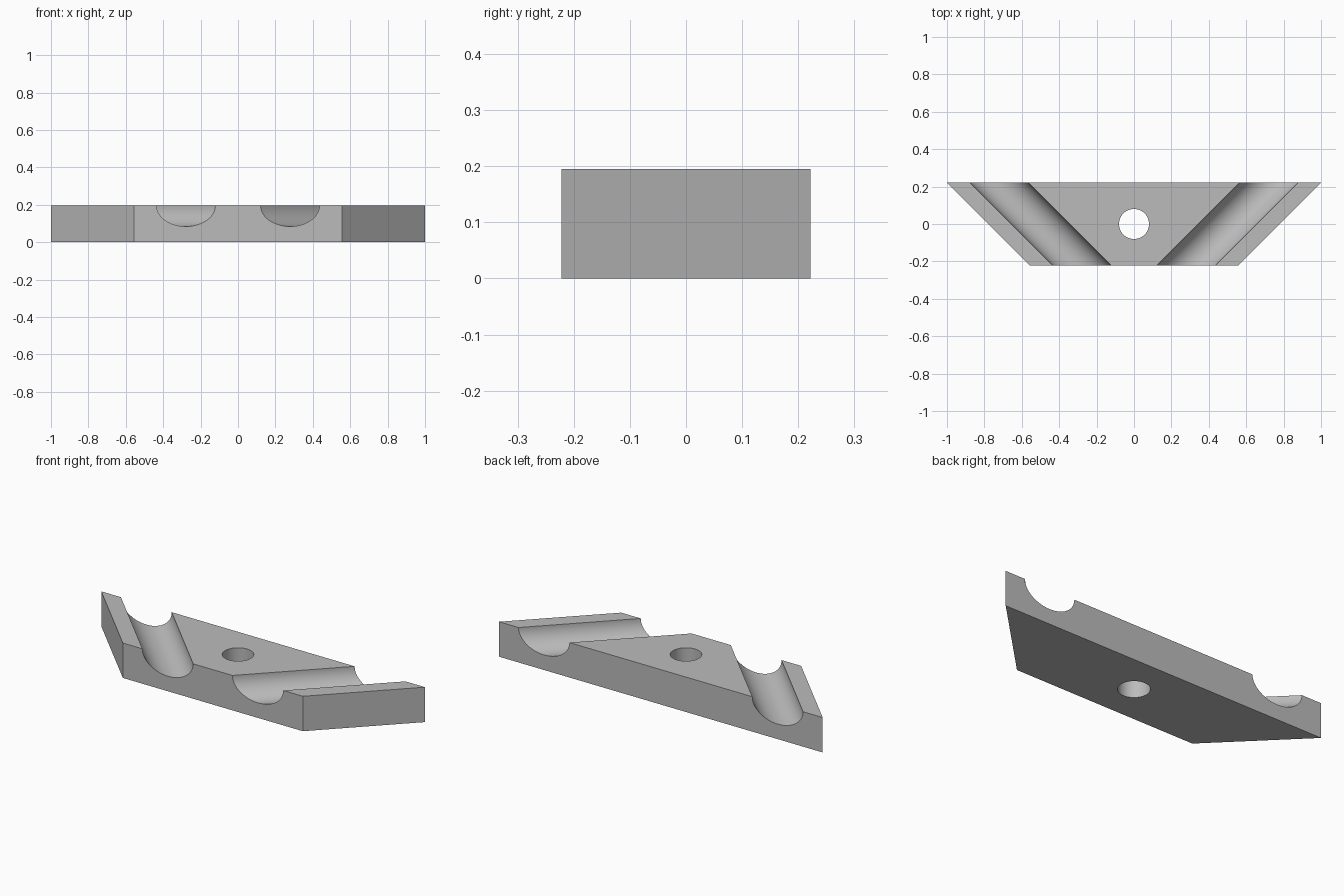
import bpy, bmesh, math
from mathutils import Matrix

if "Cube" in bpy.data.objects:
    bpy.data.objects.remove(bpy.data.objects["Cube"], do_unlink=True)

HEIGHT, HALF_DEPTH = 0.195, 0.222
GROOVE_RADIUS, HOLE_RADIUS = 0.111, 0.08

grey = bpy.data.materials.new("plain grey")
grey.use_nodes = True
grey.diffuse_color = (0.5, 0.5, 0.5, 1)
grey.node_tree.nodes["Principled BSDF"].inputs["Base Color"].default_value = (0.5, 0.5, 0.5, 1)


def add_object(name, bm):
    mesh = bpy.data.meshes.new(name)
    bmesh.ops.recalc_face_normals(bm, faces=bm.faces)
    bm.to_mesh(mesh)
    bm.free()
    mesh.materials.append(grey)
    obj = bpy.data.objects.new(name, mesh)
    bpy.context.collection.objects.link(obj)
    return obj


def add_cutter(name, radius, length, matrix):
    bm = bmesh.new()
    bmesh.ops.create_cone(bm, cap_ends=True, segments=96, radius1=radius,
                          radius2=radius, depth=length, matrix=matrix)
    cutter = add_object(name, bm)
    cutter.hide_render = True
    return cutter


# Trapezoid block
bm = bmesh.new()
outline = [(-0.556, -HALF_DEPTH), (0.556, -HALF_DEPTH), (1, HALF_DEPTH), (-1, HALF_DEPTH)]
base = bm.faces.new([bm.verts.new((x, y, 0)) for x, y in outline])
top = bmesh.ops.extrude_face_region(bm, geom=[base])["geom"]
bmesh.ops.translate(bm, vec=(0, 0, HEIGHT),
                    verts=[v for v in top if isinstance(v, bmesh.types.BMVert)])
block = add_object("grooved_block", bm)

# Centre bolt hole and two diagonal half-round grooves
cutters = [add_cutter("hole_cutter", HOLE_RADIUS, 1, Matrix())]
for side, label in ((1, "left"), (-1, "right")):
    place = (Matrix.Translation((side * 0.5, 0, HEIGHT))
             @ Matrix.Rotation(-side * math.pi / 4, 4, "Z")
             @ Matrix.Rotation(math.pi / 2, 4, "X"))
    cutters.append(add_cutter(label + "_groove_cutter", GROOVE_RADIUS, 2, place))

bpy.context.view_layer.objects.active = block
block.select_set(True)
for cutter in cutters:
    cut = block.modifiers.new(cutter.name, "BOOLEAN")
    cut.operation = "DIFFERENCE"
    cut.solver = "EXACT"
    cut.object = cutter
    bpy.ops.object.modifier_apply(modifier=cut.name)
for cutter in cutters:
    bpy.data.objects.remove(cutter, do_unlink=True)

# Smooth curved walls, crisp edges
bpy.ops.object.select_all(action="DESELECT")
block.select_set(True)
bpy.ops.object.shade_smooth_by_angle(angle=math.radians(30))
